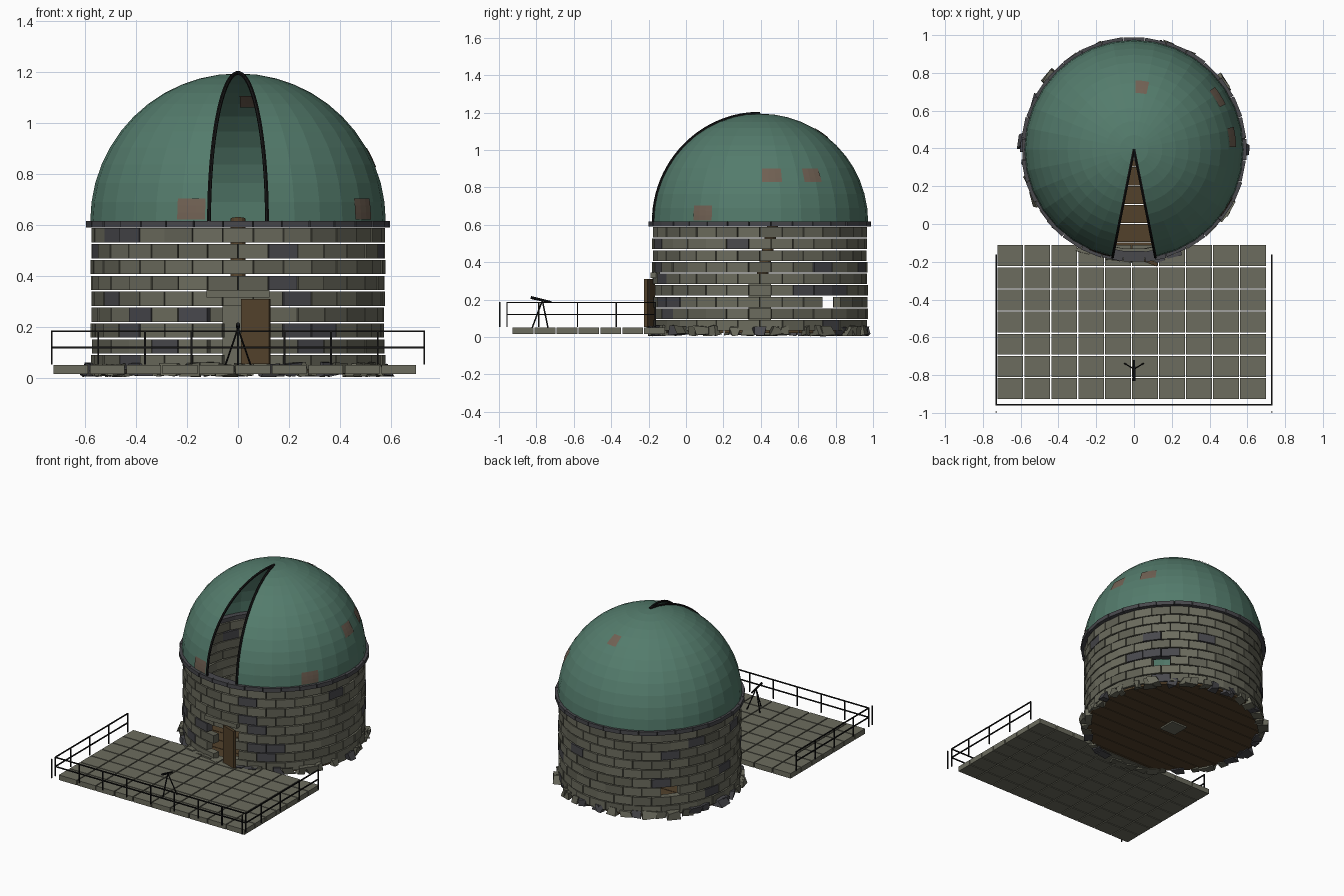
import bpy, bmesh, math, random
from mathutils import Matrix, Vector

if "Cube" in bpy.data.objects:
    bpy.data.objects.remove(bpy.data.objects["Cube"])

random.seed(7)
CY = 0.395            # tower centre on y
R = 0.577             # tower and dome radius
DOME_Z = 0.615


def material(name, r, g, b):
    m = bpy.data.materials.new(name)
    m.diffuse_color = (r, g, b, 1)
    m.use_nodes = True
    m.node_tree.nodes["Principled BSDF"].inputs["Base Color"].default_value = m.diffuse_color
    return m


STONE = material("light stone", 0.150, 0.150, 0.112)
STONE2 = material("mid stone", 0.118, 0.118, 0.088)
SLATE = material("dark stone", 0.065, 0.065, 0.073)
GREEN = material("weathered copper", 0.088, 0.200, 0.150)
RUST = material("rust", 0.165, 0.120, 0.088)
WOOD = material("wood", 0.085, 0.053, 0.024)
METAL = material("black metal", 0.008, 0.008, 0.008)


def finish(bm, name, *mats):
    bmesh.ops.recalc_face_normals(bm, faces=bm.faces)
    me = bpy.data.meshes.new(name)
    bm.to_mesh(me)
    bm.free()
    for m in mats:
        me.materials.append(m)
    ob = bpy.data.objects.new(name, me)
    bpy.context.collection.objects.link(ob)
    return ob


def box(bm, centre, size, rot=None, mat=0):
    m = Matrix.Translation(centre) @ (rot or Matrix()) @ Matrix.Diagonal((*size, 1))
    verts = bmesh.ops.create_cube(bm, size=1, matrix=m)["verts"]
    for f in {f for v in verts for f in v.link_faces}:
        f.material_index = mat
    return verts


def rod(bm, a, b, r, sides=6, r2=None):
    a, b = Vector(a), Vector(b)
    d = b - a
    m = Matrix.Translation((a + b) / 2) @ d.to_track_quat("Z", "Y").to_matrix().to_4x4()
    bmesh.ops.create_cone(bm, cap_ends=True, segments=sides, radius1=r,
                          radius2=r if r2 is None else r2, depth=d.length, matrix=m)


def around(bm, deg, radius, z, size, mat):
    """Block on the tower ring: size is (radial, tangential, height)."""
    a = math.radians(deg)
    c = (radius * math.cos(a), CY + radius * math.sin(a), z)
    return box(bm, c, size, Matrix.Rotation(a, 4, "Z"), mat)


def angle_gap(a, b):
    return abs((a - b + 180) % 360 - 180)


def sphere(r, az, el):
    a, e = math.radians(az), math.radians(el)
    return (r * math.cos(e) * math.cos(a), CY + r * math.cos(e) * math.sin(a),
            DOME_Z + r * math.sin(e))


# Tower wall: staggered block courses, with doorway and small openings left out
bm = bmesh.new()
N, PITCH = 30, 0.0622
openings = [(45, 2), (135, 2), (96, 4)]
for row in range(9):
    z = 0.031 + PITCH * (row + 0.5)
    for i in range(N):
        deg = 270 + (i + 0.5 * (row % 2)) * 360 / N
        if row < 4 and angle_gap(deg, 270) < 7:
            continue
        if any(r == row and angle_gap(deg, a) < 5.8 for a, r in openings):
            continue
        mat = random.choices((0, 1, 2), (6, 4, 1.6))[0]
        around(bm, deg, R - 0.027 + random.uniform(-0.004, 0.003), z,
               (0.045, 0.1165, 0.056), mat)
finish(bm, "tower_wall", STONE, STONE2, SLATE)

# Cornice ring under the dome
bm = bmesh.new()
for i in range(32):
    around(bm, 270 + i * 11.25, 0.567 + random.uniform(-0.003, 0.003), 0.603,
           (0.055, 0.112, 0.027), 0)
finish(bm, "cornice", SLATE)

# Loose rubble around the foot
bm = bmesh.new()
for i in range(46):
    deg = i * 360 / 46 + random.uniform(-3, 3)
    s = random.uniform(0.035, 0.06)
    verts = around(bm, deg, random.uniform(0.555, 0.578), 0.034,
                   (s, s * 1.3, 0.045), random.choice((0, 1, 2)))
    for v in verts:
        v.co += Vector([random.uniform(-0.016, 0.016) for _ in range(2)] +
                       [random.uniform(-0.008, 0.008)])
        v.co.z = max(v.co.z, 0.0)
finish(bm, "rubble", STONE, STONE2, SLATE)

# Round plank floor
bm = bmesh.new()
FR = 0.56
for k in range(12):
    y0 = max(-0.495 - CY + 0.1 * (k + 3), -FR + 0.005)
    y1 = min(-0.495 - CY + 0.1 * (k + 4) - 0.004, FR - 0.005)
    if y1 <= y0:
        continue
    ys = [y0 + (y1 - y0) * t / 3 for t in range(4)]
    half = [math.sqrt(FR * FR - y * y) for y in ys]
    ring = [(h, y) for h, y in zip(half, ys)] + [(-h, y) for h, y in reversed(list(zip(half, ys)))]
    face = bm.faces.new([bm.verts.new((x, y + CY, 0.02)) for x, y in ring])
    top = bmesh.ops.extrude_face_region(bm, geom=[face])["geom"]
    bmesh.ops.translate(bm, vec=(0, 0, 0.015),
                        verts=[v for v in top if isinstance(v, bmesh.types.BMVert)])
finish(bm, "plank_floor", WOOD)

# Pier and main instrument inside
bm = bmesh.new()
box(bm, (0, CY, 0.147), (0.12, 0.12, 0.275))
finish(bm, "pier", STONE)
bm = bmesh.new()
rod(bm, (0, 0.40, 0.29), (0, 0.47, 0.625), 0.03, 12)
finish(bm, "main_tube", WOOD)

# Dome shell with a two-segment slit towards the front
bm = bmesh.new()
SEG, RINGS = 32, 12
for i in range(1, SEG - 1):
    for j in range(RINGS):
        a0, a1 = 270 + i * 360 / SEG, 270 + (i + 1) * 360 / SEG
        e0, e1 = j * 90 / RINGS, (j + 1) * 90 / RINGS
        pts = [(a0, e0), (a1, e0), (a1, e1), (a0, e1)]
        if j == RINGS - 1:
            pts.pop()
        bm.faces.new([bm.verts.new(sphere(R + 0.002, a, e)) for a, e in pts])
bmesh.ops.remove_doubles(bm, verts=bm.verts, dist=1e-4)
finish(bm, "dome", GREEN)

# Rust patches, thin plates on both faces of the shell
bm = bmesh.new()
for az, el in ((251.5, 4.7), (328, 4.7), (7, 25.5), (32, 25.5), (83, 55)):
    for rad in (R + 0.0045, R - 0.0045):
        grid = [[bm.verts.new(sphere(rad, az - 5.7 + 3.8 * i, el - 4 + 2.67 * j))
                 for j in range(4)] for i in range(4)]
        for i in range(3):
            for j in range(3):
                bm.faces.new((grid[i][j], grid[i + 1][j], grid[i + 1][j + 1], grid[i][j + 1]))
finish(bm, "rust_patches", RUST)

# Metal trim along both slit edges
bm = bmesh.new()
for az in (270 - 11.25, 270 + 11.25):
    for j in range(24):
        rod(bm, sphere(R + 0.004, az, j * 3.75), sphere(R + 0.004, az, (j + 1) * 3.75), 0.008)
finish(bm, "slit_trim", METAL)

# Open door and lintel
bm = bmesh.new()
box(bm, (0.07, -0.195, 0.182), (0.115, 0.02, 0.255), Matrix.Rotation(math.radians(-20), 4, "Z"))
finish(bm, "door", WOOD)
bm = bmesh.new()
box(bm, (0, -0.165, 0.331), (0.245, 0.05, 0.03))
finish(bm, "lintel", STONE)

# Paved terrace
bm = bmesh.new()
for i in range(10):
    for j in range(7):
        box(bm, (-0.6555 + 0.1428 * i, -0.871 + 0.1172 * j, 0.034), (0.136, 0.111, 0.035))
finish(bm, "terrace_tiles", STONE)

# Railing: posts and two rails on three sides
bm = bmesh.new()
X, YF = 0.73, -0.957
posts = [(-X + 0.1825 * i, YF) for i in range(9)]
posts += [(s * X, -0.165 - 0.2075 * i) for s in (-1, 1) for i in range(5)]
for x, y in posts:
    box(bm, (x, y, 0.12), (0.007, 0.007, 0.132))
for z in (0.12, 0.184):
    box(bm, (0, YF, z), (2 * X, 0.007, 0.007))
    for s in (-1, 1):
        box(bm, (s * X, (YF - 0.162) / 2, z), (0.007, 0.795, 0.007))
finish(bm, "railing", METAL)

# Small telescope on a tripod
bm = bmesh.new()
for foot in ((-0.05, -0.738, 0.05), (0.05, -0.738, 0.05), (0, -0.822, 0.05)):
    rod(bm, (0, -0.768, 0.195), foot, 0.004)
rod(bm, (0, -0.83, 0.211), (0, -0.72, 0.186), 0.008, 8, 0.006)
finish(bm, "tripod_telescope", METAL)
